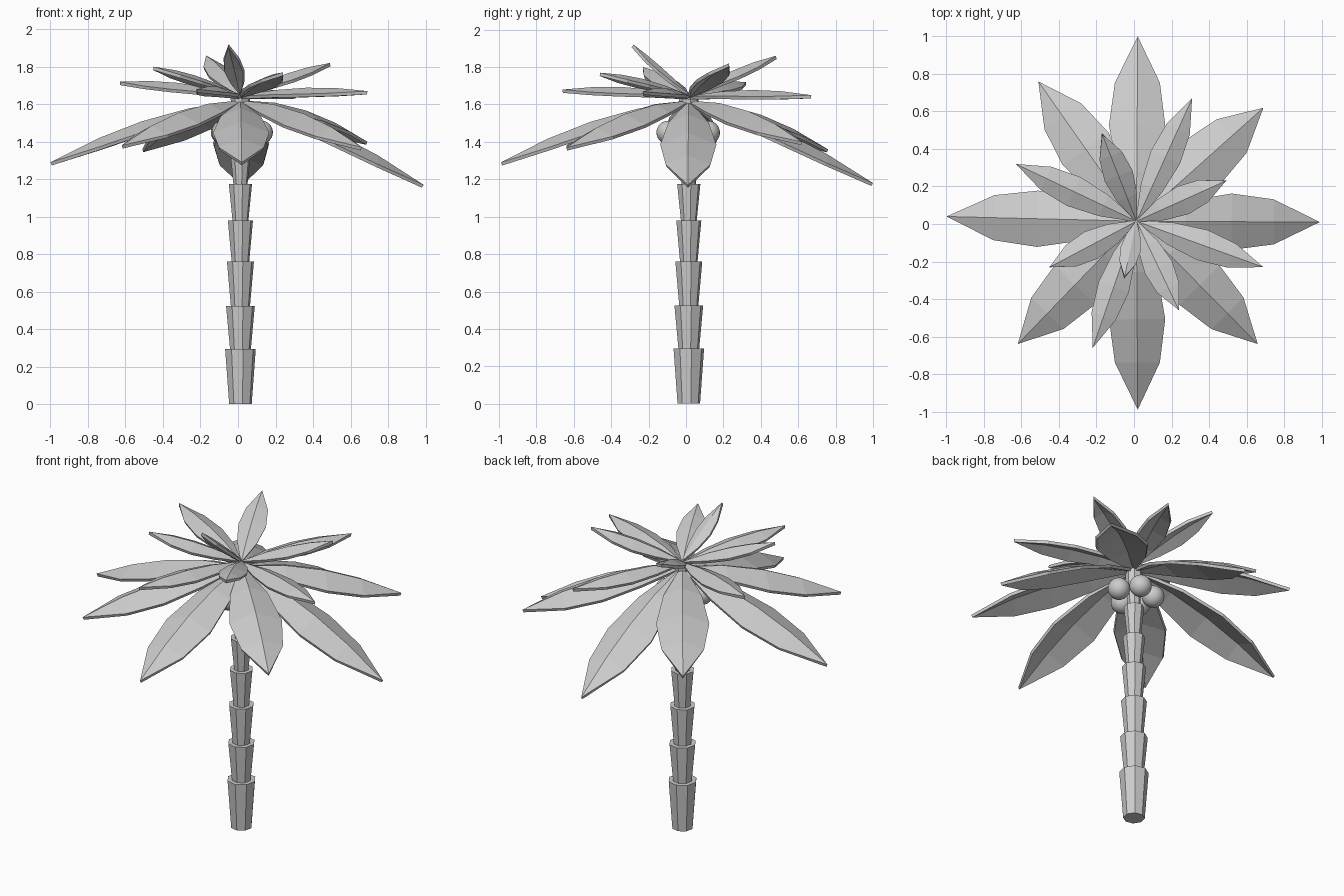
import bpy, bmesh, math
from mathutils import Vector

cube = bpy.data.objects.get("Cube")
if cube:
    bpy.data.objects.remove(cube, do_unlink=True)

grey = bpy.data.materials.new("light_grey")
grey.use_nodes = True
grey.diffuse_color = (0.6, 0.6, 0.6, 1)
grey.node_tree.nodes["Principled BSDF"].inputs["Base Color"].default_value = (0.6, 0.6, 0.6, 1)

CX, CY = 0.013, 0.015


def finish(bm, name):
    mesh = bpy.data.meshes.new(name)
    bm.to_mesh(mesh)
    bm.free()
    mesh.materials.append(grey)
    ob = bpy.data.objects.new(name, mesh)
    bpy.context.collection.objects.link(ob)
    return ob


# Trunk: stacked flared eight-sided collars
def trunk_segment(name, z0, z1, r0, r1):
    bm = bmesh.new()
    bmesh.ops.create_cone(bm, cap_ends=True, segments=8, radius1=r0, radius2=r1, depth=z1 - z0)
    ob = finish(bm, name)
    ob.location = (CX, CY, (z0 + z1) / 2)
    ob.rotation_euler.z = math.radians(10)


levels = [0, 0.295, 0.525, 0.76, 0.98, 1.175, 1.37, 1.63]
for i, (low, high) in enumerate(zip(levels, levels[1:])):
    trunk_segment(f"trunk_segment_{i + 1}", low, high, 0.061 - 0.0045 * i, 0.083 - 0.005 * i)


# Leaf: folded blade arched from the crown to its tip
def leaf(name, base_z, tip, half_width, arch):
    root, end = Vector((CX, CY, base_z)), Vector(tip)
    side = Vector((CY - end.y, end.x - CX, 0)).normalized()
    bm = bmesh.new()
    rows = []
    for t, w in ((0.01, 0.08), (0.27, 0.72), (0.52, 1), (0.75, 0.8)):
        mid = root.lerp(end, t) + Vector((0, 0, arch * 4 * t * (1 - t)))
        w *= half_width
        rows.append([bm.verts.new(mid + side * w * s - Vector((0, 0, 0.4 * w * abs(s))))
                     for s in (1, 0, -1)])
    point = bm.verts.new(end)
    for a, b in zip(rows, rows[1:]):
        for k in (0, 1):
            bm.faces.new((a[k], a[k + 1], b[k + 1], b[k]))
    for k in (0, 1):
        bm.faces.new((rows[-1][k], rows[-1][k + 1], point))
    ob = finish(bm, name)
    solid = ob.modifiers.new("thickness", "SOLIDIFY")
    solid.thickness = 0.018
    solid.offset = -1


# Leaf tiers: name, root height, half width, arch, tips
tiers = [
    ("lower_leaf", 1.62, 0.15, 0.06, [
        (0.02, 1.0, 1.18), (0.69, 0.62, 1.4), (0.99, 0.01, 1.17), (0.66, -0.64, 1.37),
        (0.02, -0.99, 1.29), (-0.62, -0.64, 1.38), (-1.0, 0.04, 1.29), (-0.51, 0.76, 1.36)]),
    ("middle_leaf", 1.645, 0.085, 0.03, [
        (-0.63, 0.32, 1.72), (-0.22, -0.66, 1.68), (0.69, -0.23, 1.67), (0.31, 0.67, 1.65)]),
    ("upper_leaf", 1.65, 0.08, 0.025, [
        (-0.45, -0.23, 1.8), (0.24, -0.46, 1.77), (0.49, 0.23, 1.82), (-0.17, 0.48, 1.86)]),
    ("top_leaf", 1.66, 0.055, 0.01, [(-0.05, -0.28, 1.92)]),
]
for name, base_z, width, arch, tips in tiers:
    for i, tip in enumerate(tips):
        leaf(f"{name}_{i + 1}", base_z, tip, width, arch)

# Round fruit clustered under the crown
for i, angle in enumerate((0, 70, 150, 215, 268)):
    bm = bmesh.new()
    bmesh.ops.create_uvsphere(bm, u_segments=24, v_segments=16, radius=0.063)
    for f in bm.faces:
        f.smooth = True
    ob = finish(bm, f"fruit_{i + 1}")
    a = math.radians(angle)
    ob.location = (CX + 0.11 * math.cos(a), CY + 0.11 * math.sin(a), 1.45)
